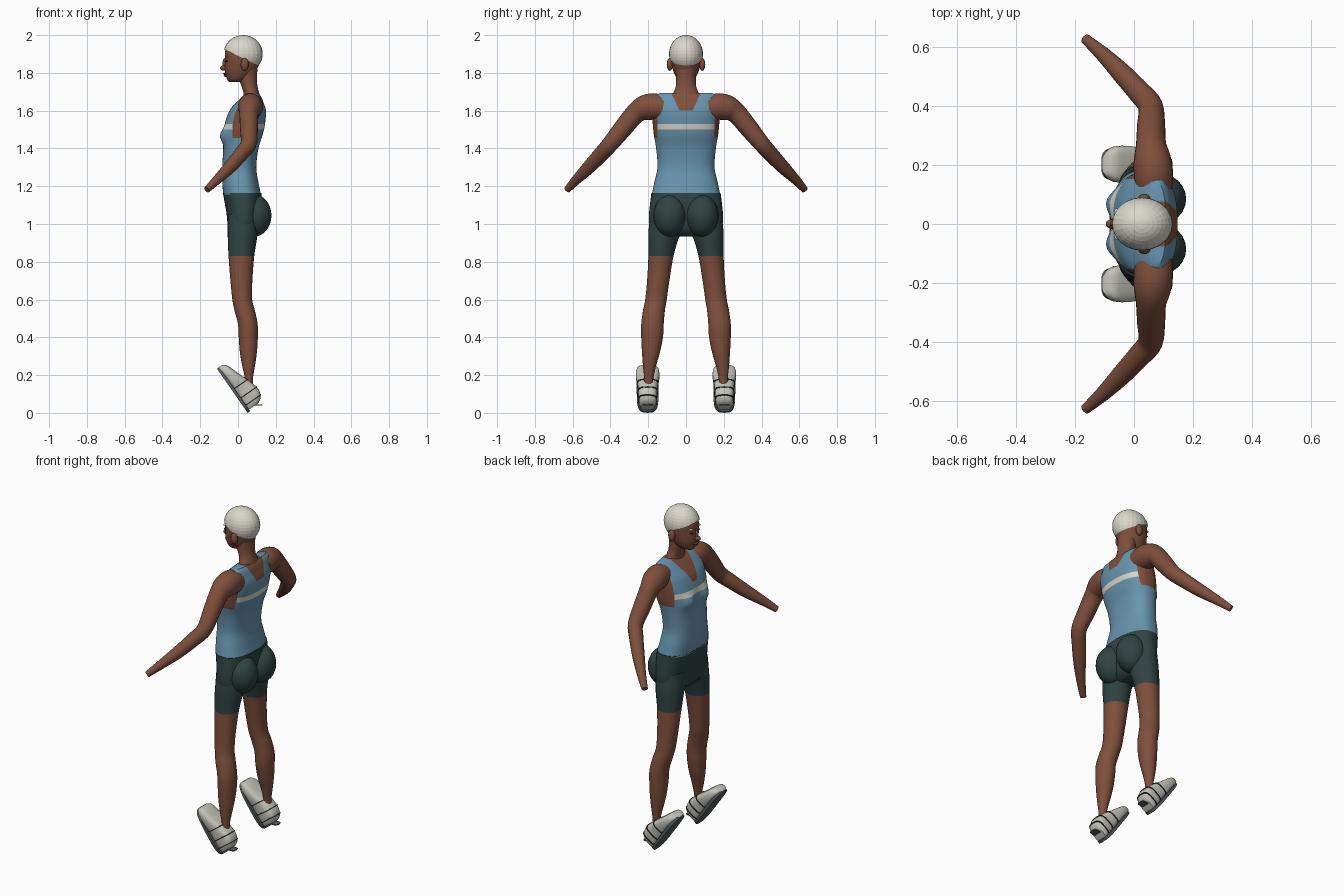
import bpy, bmesh, math
from mathutils import Vector

if "Cube" in bpy.data.objects:
    bpy.data.objects.remove(bpy.data.objects["Cube"])


def material(name, rgb):
    m = bpy.data.materials.new(name)
    m.diffuse_color = (*rgb, 1)
    m.use_nodes = True
    m.node_tree.nodes["Principled BSDF"].inputs["Base Color"].default_value = m.diffuse_color
    return m


SKIN = material("brown skin", (0.21, 0.078, 0.045))
SHIRT = material("blue fabric", (0.14, 0.30, 0.43))
SHORTS = material("dark green fabric", (0.030, 0.056, 0.056))
CREAM = material("cream", (0.70, 0.68, 0.59))
SHOE = material("shoe grey", (0.55, 0.55, 0.49))
SOLE = material("sole grey", (0.09, 0.11, 0.11))
DARK = material("near black", (0.02, 0.02, 0.02))
LIP = material("lip brown", (0.15, 0.045, 0.03))


def finish(name, bm, mats, angle=40):
    bmesh.ops.recalc_face_normals(bm, faces=bm.faces)
    me = bpy.data.meshes.new(name)
    bm.to_mesh(me)
    bm.free()
    for m in mats:
        me.materials.append(m)
    if angle:
        me.shade_smooth()
        me.set_sharp_from_angle(angle=math.radians(angle))
    ob = bpy.data.objects.new(name, me)
    bpy.context.collection.objects.link(ob)
    return ob


def spline(keys, sub):
    """Smooth interpolation through rows of numbers."""
    out = []
    for i in range(len(keys) - 1):
        a, b, c, d = (keys[max(0, min(len(keys) - 1, i + k))] for k in (-1, 0, 1, 2))
        for j in range(sub):
            t = j / sub
            out.append([0.5 * (2 * q + (r - p) * t + (2 * p - 5 * q + 4 * r - s) * t * t
                               + (3 * q - p - 3 * r + s) * t ** 3)
                        for p, q, r, s in zip(a, b, c, d)])
    return out + [list(keys[-1])]


def ring(center, u, v, n, power=2.0):
    """Closed superellipse with half-axes u and v."""
    pts = []
    for i in range(n):
        a = 2 * math.pi * i / n
        c, s = math.cos(a), math.sin(a)
        c = math.copysign(abs(c) ** (2 / power), c)
        s = math.copysign(abs(s) ** (2 / power), s)
        pts.append(Vector(center) + Vector(u) * c + Vector(v) * s)
    return pts


def loft(rings):
    bm = bmesh.new()
    rows = [[bm.verts.new(p) for p in r] for r in rings]
    n = len(rows[0])
    for a, b in zip(rows, rows[1:]):
        for i in range(n):
            bm.faces.new((a[i], a[(i + 1) % n], b[(i + 1) % n], b[i]))
    bm.faces.new(rows[0])
    bm.faces.new(rows[-1])
    return bm


def stack(keys, n=32, sub=4, power=2.0):
    """Loft upright rows of (z, x front, x back, y min, y max)."""
    return loft([ring(((f + b) / 2, (l + r) / 2, z), ((b - f) / 2, 0, 0), (0, (r - l) / 2, 0), n, power)
                 for z, f, b, l, r in spline(keys, sub)])


def sym(keys):
    return [(z, f, b, -h, h) for z, f, b, h in keys]


def cut(bm, point, normal):
    bmesh.ops.bisect_plane(bm, geom=bm.verts[:] + bm.edges[:] + bm.faces[:],
                           plane_co=point, plane_no=normal)


def ball(name, center, radii, mat, seg=16, rows=10, angle=40):
    bm = bmesh.new()
    bmesh.ops.create_uvsphere(bm, u_segments=seg, v_segments=rows, radius=1)
    for v in bm.verts:
        v.co = Vector([c + q * r for c, q, r in zip(center, v.co, radii)])
    return finish(name, bm, [mat], angle)


# Torso with tank top, chest stripe, armholes and neckline
bm = stack(sym([(1.155, -0.078, 0.122, 0.181), (1.22, -0.083, 0.108, 0.168), (1.30, -0.083, 0.097, 0.151),
                (1.40, -0.078, 0.108, 0.158), (1.47, -0.074, 0.13, 0.170), (1.53, -0.070, 0.143, 0.176),
                (1.60, -0.045, 0.148, 0.182), (1.645, -0.008, 0.134, 0.18), (1.675, 0.022, 0.122, 0.168),
                (1.693, 0.045, 0.108, 0.14)]), n=56, sub=5, power=2.4)
for v in bm.verts:
    if v.co.x < 0:   # bust
        v.co.x -= 0.027 * math.exp(-((abs(v.co.y) - 0.075) / 0.045) ** 2 - ((v.co.z - 1.468) / 0.04) ** 2)
for z in (1.455, 1.50, 1.53, 1.565, 1.60):
    cut(bm, (0, 0, z), (0, 0, 1))
for s in (-1, 1):
    cut(bm, (0, s * 0.152, 0), (0, 1, 0))
    cut(bm, (0, s * 0.035, 1.60), (0, s, -0.45))
for f in bm.faces:
    c = f.calc_center_median()
    y, low = abs(c.y), 1.565 if c.x < 0.05 else 1.60
    if (y > 0.152 and c.z > 1.455) or (c.z > low and y < 0.035 + 0.45 * (c.z - 1.60)):
        f.material_index = 1
    elif 1.50 < c.z < 1.53:
        f.material_index = 2
finish("tank_top_torso", bm, [SHIRT, SKIN, CREAM])

# Neck and head
finish("neck", stack(sym([(1.64, 0.02, 0.115, 0.07), (1.68, 0.028, 0.115, 0.075), (1.70, 0.028, 0.110, 0.064),
                          (1.73, 0.018, 0.103, 0.054), (1.77, 0.004, 0.100, 0.052), (1.82, 0.0, 0.103, 0.055)])),
       [SKIN])
finish("head", stack(sym([(1.752, -0.046, 0.02, 0.024), (1.765, -0.057, 0.05, 0.045), (1.80, -0.068, 0.088, 0.064),
                          (1.83, -0.071, 0.105, 0.073), (1.87, -0.070, 0.119, 0.080), (1.92, -0.067, 0.119, 0.081),
                          (1.96, -0.044, 0.094, 0.06), (1.985, -0.01, 0.06, 0.03)]), n=28, sub=3), [SKIN])

# Close-fitting cap, trimmed along a slanted edge
bm = bmesh.new()
bmesh.ops.create_uvsphere(bm, u_segments=24, v_segments=18, radius=1)
for v in bm.verts:
    v.co = Vector((0.027 + v.co.x * 0.104, v.co.y * 0.09, 1.90 + v.co.z * 0.10))
bmesh.ops.bisect_plane(bm, geom=bm.verts[:] + bm.edges[:] + bm.faces[:], plane_co=(0, 0, 1.89),
                       plane_no=(0.47, 0, 1), clear_inner=True)
finish("cap", bm, [CREAM], 0)

# Face
ball("nose_tip", (-0.077, 0, 1.826), (0.019, 0.015, 0.014), SKIN)
ball("nose_bridge", (-0.071, 0, 1.848), (0.011, 0.009, 0.03), SKIN)
ball("upper_lip", (-0.067, 0, 1.795), (0.012, 0.023, 0.006), LIP)
ball("lower_lip", (-0.064, 0, 1.785), (0.012, 0.019, 0.006), LIP)
for s in (-1, 1):
    ball("ear", (0.035, s * 0.086, 1.845), (0.021, 0.016, 0.034), SKIN)
    ball("eye", (-0.059, s * 0.031, 1.862), (0.008, 0.013, 0.005), DARK)
    ball("eyebrow", (-0.058, s * 0.034, 1.887), (0.01, 0.019, 0.004), CREAM)

# Shorts: pelvis
finish("shorts_pelvis", stack(sym([(0.935, -0.035, 0.07, 0.07), (0.96, -0.055, 0.10, 0.17), (1.0, -0.056, 0.115, 0.194),
                                   (1.05, -0.060, 0.12, 0.196), (1.11, -0.070, 0.125, 0.190),
                                   (1.165, -0.080, 0.124, 0.183)]), n=40, power=2.3), [SHORTS])


# Shoe frame: s runs heel to toe, h runs up from the sole
def foot_point(s, h, y):
    return Vector((0.05 - 0.57 * s + 0.82 * h, y, 0.012 + 0.82 * s + 0.57 * h))


SHOE_KEYS = [(0.0, 0.070, 0.036), (0.015, 0.095, 0.045), (0.055, 0.113, 0.050), (0.12, 0.100, 0.053),
             (0.18, 0.077, 0.062), (0.235, 0.058, 0.061), (0.262, 0.046, 0.050), (0.275, 0.03, 0.034)]
UP = foot_point(0, 1, 0) - foot_point(0, 0, 0)


def shoe_ring(s, h, w, y, grow=0.0):
    return ring(foot_point(s, h / 2, y), UP * (h / 2 + grow), (0, w + grow, 0), 24, 3.2)


for s in (-1, 1):
    ball("shorts_seat", (0.085, s * 0.085, 1.045), (0.092, 0.087, 0.112), SHORTS, 24, 16)

    # Leg: shorts above the hem, skin below
    keys = [(0.15, 0.035, 0.078, 0.176, 0.222), (0.19, 0.035, 0.080, 0.172, 0.222),
            (0.25, 0.022, 0.090, 0.158, 0.228), (0.32, 0.010, 0.100, 0.138, 0.233),
            (0.40, 0.004, 0.105, 0.122, 0.237), (0.47, 0.000, 0.104, 0.118, 0.237),
            (0.54, -0.018, 0.090, 0.112, 0.228), (0.60, -0.030, 0.075, 0.102, 0.216),
            (0.70, -0.040, 0.076, 0.088, 0.206), (0.83, -0.050, 0.086, 0.066, 0.199),
            (0.92, -0.054, 0.100, 0.040, 0.199), (0.97, -0.055, 0.105, 0.012, 0.198),
            (1.05, -0.055, 0.11, 0.005, 0.188)]
    bm = stack([(z, f, b, min(s * l, s * r), max(s * l, s * r)) for z, f, b, l, r in keys], n=28)
    cut(bm, (0, 0, 0.83), (0, 0, 1))
    for f in bm.faces:
        f.material_index = int(f.calc_center_median().z > 0.83)
    finish("leg", bm, [SKIN, SHORTS])

    # Arm from shoulder to wrist
    path = spline([(0.068, 0.12, 1.615, 0.066), (0.066, 0.175, 1.622, 0.07), (0.062, 0.225, 1.612, 0.066),
                   (0.058, 0.27, 1.583, 0.054), (0.058, 0.335, 1.505, 0.050), (0.056, 0.40, 1.425, 0.044),
                   (0.020, 0.445, 1.375, 0.041), (-0.04, 0.51, 1.305, 0.036), (-0.11, 0.58, 1.235, 0.026),
                   (-0.165, 0.628, 1.182, 0.018)], 4)
    rings = []
    for i, (x, y, z, r) in enumerate(path):
        a, b = path[max(i - 1, 0)], path[min(i + 1, len(path) - 1)]
        t = Vector((b[0] - a[0], s * (b[1] - a[1]), b[2] - a[2])).normalized()
        ref = Vector((0, s, 1))
        u = (ref - t * ref.dot(t)).normalized()
        rings.append(ring((x, s * y, z), u * r, t.cross(u) * r * 0.95, 20))
    finish("arm", loft(rings), [SKIN])

    # Shoe upper, sole, straps and heel tab
    y = s * 0.203
    finish("shoe", loft([shoe_ring(*k, y) for k in spline(SHOE_KEYS, 2)]), [SHOE], 35)
    finish("sole", loft([ring(foot_point(0.132, h, y), foot_point(0.142, 0, 0) - foot_point(0, 0, 0),
                              (0, 0.058, 0), 28, 3.5) for h in (-0.006, 0.010)]), [SOLE], 30)
    dense = spline(SHOE_KEYS, 12)
    for at in (0.03, 0.075, 0.135):
        k = min(dense, key=lambda row: abs(row[0] - at))
        finish("shoe_strap", loft([shoe_ring(k[0] + d, k[1], k[2], y, 0.003) for d in (-0.003, 0.003)]), [DARK], 30)
    finish("heel_tab", loft([ring((0.095, y, z), (0.036, 0, 0), (0, 0.025, 0), 12, 4) for z in (0.038, 0.044)]),
           [SOLE], 30)
